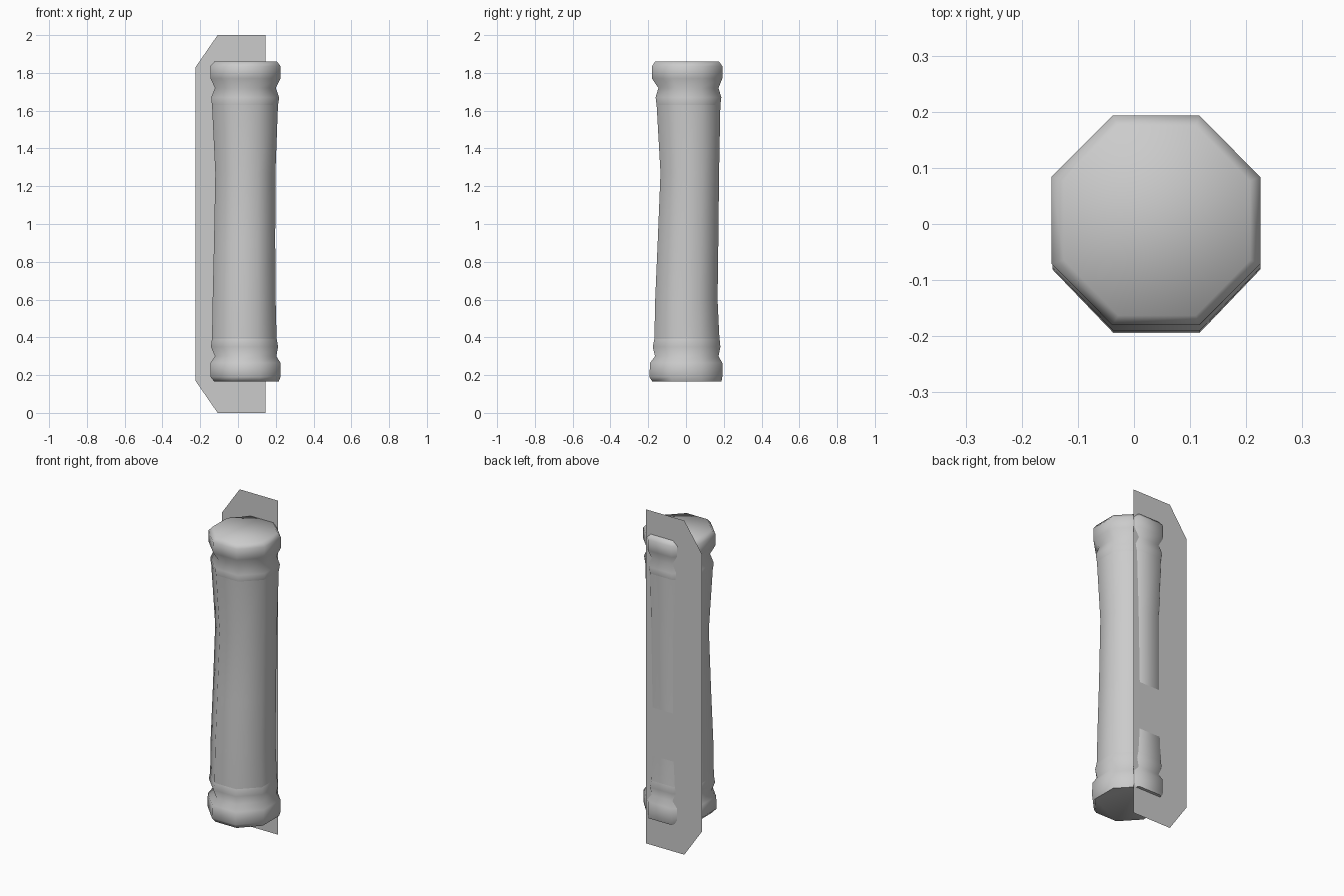
import bpy, bmesh
from math import radians

if "Cube" in bpy.data.objects:
    bpy.data.objects.remove(bpy.data.objects["Cube"])


def octagon(z, x0, x1, y0, y1):
    """Corner points of a chamfered rectangle at height z."""
    cx, cy = (x1 - x0) * 0.292, (y1 - y0) * 0.292
    return [(x0 + cx, y0, z), (x1 - cx, y0, z), (x1, y0 + cy, z), (x1, y1 - cy, z),
            (x1 - cx, y1, z), (x0 + cx, y1, z), (x0, y1 - cy, z), (x0, y0 + cy, z)]


def loft(name, rings, cap_bottom=False, cap_top=False):
    """Skin a stack of octagons from bottom to top."""
    bm = bmesh.new()
    loops = [[bm.verts.new(p) for p in octagon(*r)] for r in rings]
    for a, b in zip(loops, loops[1:]):
        for i in range(8):
            j = (i + 1) % 8
            bm.faces.new((a[i], a[j], b[j], b[i]))
    if cap_bottom:
        bm.faces.new(loops[0][::-1])
    if cap_top:
        bm.faces.new(loops[-1])
    return finish(name, bm)


def finish(name, bm):
    mesh = bpy.data.meshes.new(name)
    bm.to_mesh(mesh)
    bm.free()
    ob = bpy.data.objects.new(name, mesh)
    bpy.context.collection.objects.link(ob)
    bpy.ops.object.select_all(action='DESELECT')
    ob.select_set(True)
    bpy.context.view_layer.objects.active = ob
    bpy.ops.object.shade_smooth_by_angle(angle=radians(62))
    return ob


# Waisted shaft
loft("shaft", [
    (0.37, -0.138, 0.205, -0.168, 0.178),
    (0.60, -0.134, 0.199, -0.163, 0.167),
    (0.90, -0.127, 0.197, -0.150, 0.171),
    (1.27, -0.120, 0.198, -0.135, 0.175),
    (1.64, -0.138, 0.212, -0.156, 0.182),
])

# Bottom cap with collar
loft("bottom_cap", [
    (0.165, -0.125, 0.215, -0.178, 0.188),
    (0.19, -0.145, 0.225, -0.194, 0.192),
    (0.265, -0.145, 0.225, -0.190, 0.192),
    (0.30, -0.122, 0.203, -0.164, 0.172),
    (0.35, -0.143, 0.212, -0.176, 0.182),
    (0.39, -0.138, 0.205, -0.168, 0.178),
], cap_bottom=True)

# Top cap with collar
loft("top_cap", [
    (1.63, -0.138, 0.212, -0.156, 0.182),
    (1.67, -0.142, 0.218, -0.161, 0.187),
    (1.72, -0.122, 0.200, -0.146, 0.172),
    (1.77, -0.145, 0.225, -0.180, 0.192),
    (1.835, -0.147, 0.225, -0.180, 0.193),
    (1.86, -0.125, 0.207, -0.163, 0.175),
], cap_top=True)

# Thin back plate with two clipped corners
bm = bmesh.new()
outline = [(-0.108, 0), (0.145, 0), (0.145, 2), (-0.108, 2), (-0.225, 1.83), (-0.225, 0.17)]
bm.faces.new([bm.verts.new((x, 0.17, z)) for x, z in outline])
finish("back_plate", bm)
